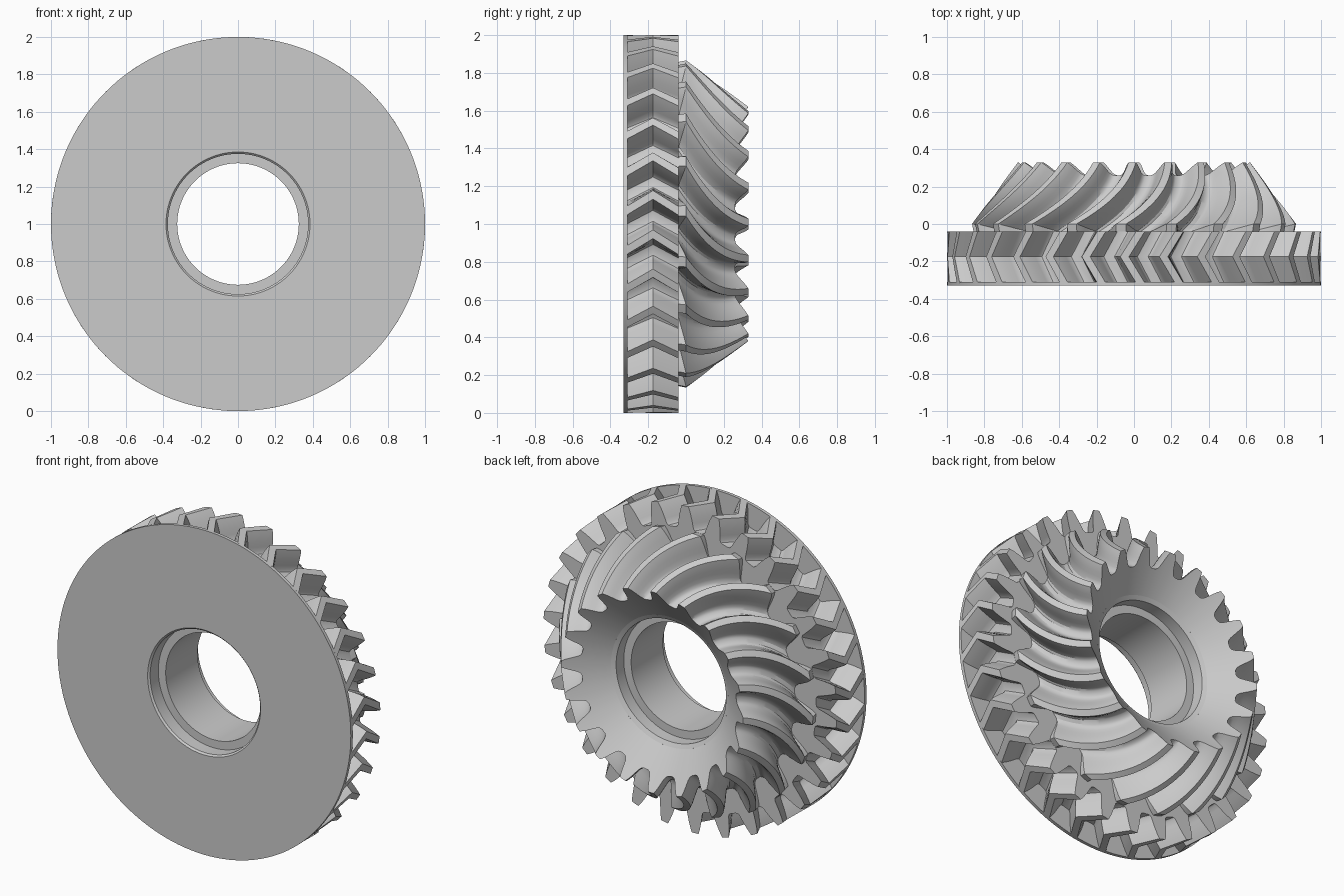
import bpy, bmesh
from math import cos, sin, pi

if "Cube" in bpy.data.objects:
    bpy.data.objects.remove(bpy.data.objects["Cube"])

steel = bpy.data.materials.new("light_grey_steel")
steel.use_nodes = True
GREY = (0.6, 0.6, 0.6, 1)
steel.diffuse_color = GREY
steel.node_tree.nodes["Principled BSDF"].inputs["Base Color"].default_value = GREY


def point(r, y, a):
    """Point on a circle around the gear axis."""
    return (r * cos(a), y, 1 + r * sin(a))


def loft(name, rings):
    """Join rings of equal length into a closed ring-shaped solid."""
    bm = bmesh.new()
    loops = [[bm.verts.new(p) for p in ring] for ring in rings]
    n = len(rings[0])
    for i, low in enumerate(loops):
        high = loops[(i + 1) % len(loops)]
        for j in range(n):
            k = (j + 1) % n
            bm.faces.new((low[j], low[k], high[k], high[j]))
    bmesh.ops.recalc_face_normals(bm, faces=bm.faces[:])
    mesh = bpy.data.meshes.new(name)
    bm.to_mesh(mesh)
    bm.free()
    mesh.materials.append(steel)
    obj = bpy.data.objects.new(name, mesh)
    bpy.context.collection.objects.link(obj)
    bpy.ops.object.select_all(action='DESELECT')
    obj.select_set(True)
    bpy.context.view_layer.objects.active = obj
    bpy.ops.object.shade_smooth_by_angle(angle=pi / 6)
    return obj


def tooth_ring(count, half, root, tip, turn):
    """Toothed outline; root and tip are (radius, y), half is half a tooth."""
    shape = [(-u, f) for u, f in reversed(half)] + half[1:]
    ring = []
    for i in range(count):
        for u, f in shape:
            r = root[0] + (tip[0] - root[0]) * f
            y = root[1] + (tip[1] - root[1]) * f
            ring.append(point(r, y, turn + (i + u) * 2 * pi / count))
    return ring


def round_ring(count, half, r, y, turn):
    return tooth_ring(count, half, (r, y), (r, y), turn)


# Front flange and stepped bore
profile = [(0.385, -0.33), (0.375, -0.32), (0.375, -0.24), (0.325, -0.24),
           (0.325, 0.07), (0.375, 0.07), (0.375, 0.145), (0.40, 0.159),
           (0.5, 0.1), (0.5, -0.31), (1, -0.31), (1, -0.33)]
SEG = 144
loft("flange_and_bore",
     [[point(r, y, 2 * pi * j / SEG) for j in range(SEG)] for r, y in profile])

# Herringbone gear: the teeth bend at mid width
N = 30
half = [(0, 1), (0.11, 1), (0.16, 0.8), (0.21, 0.55), (0.255, 0.3),
        (0.29, 0.1), (0.34, 0.02), (0.41, 0)]
EDGE, BEND = 0.07, 0.085
rings = [tooth_ring(N, half, (0.86, y), (1, y), EDGE + b)
         for y, b in ((-0.315, 0), (-0.175, BEND), (-0.04, 0))]
rings += [round_ring(N, half, 0.45, y, EDGE) for y in (-0.04, -0.315)]
loft("herringbone_gear", rings)

# Spiral bevel gear: the teeth shrink and curl toward the small end
M = 20
half = [(0, 1), (0.1, 1), (0.15, 0.82), (0.195, 0.6), (0.235, 0.4),
        (0.28, 0.2), (0.34, 0.06), (0.42, 0)]
HEEL_ROOT, HEEL_TIP = (0.715, -0.04), (0.867, 0)
TOE_ROOT, TOE_TIP = (0.53, 0.26), (0.62, 0.33)
SPIRAL, PHASE, STEPS = 0.38, 0.015, 16


def mix(a, b, t):
    return tuple(p + (q - p) * t for p, q in zip(a, b))


start = PHASE + SPIRAL
rings = [tooth_ring(M, half, (0.73, -0.06), (0.855, -0.06), start)]
for s in range(STEPS + 1):
    t = s / STEPS
    turn = start - SPIRAL * (1.6 * t - 0.6 * t * t)
    rings.append(tooth_ring(M, half, mix(HEEL_ROOT, TOE_ROOT, t),
                            mix(HEEL_TIP, TOE_TIP, t), turn))
# Dished end face, then back through the inside of the hub
rings.append(round_ring(M, half, 0.40, 0.159, PHASE))
rings.append(round_ring(M, half, 0.45, -0.06, start))
loft("spiral_bevel_gear", rings)
